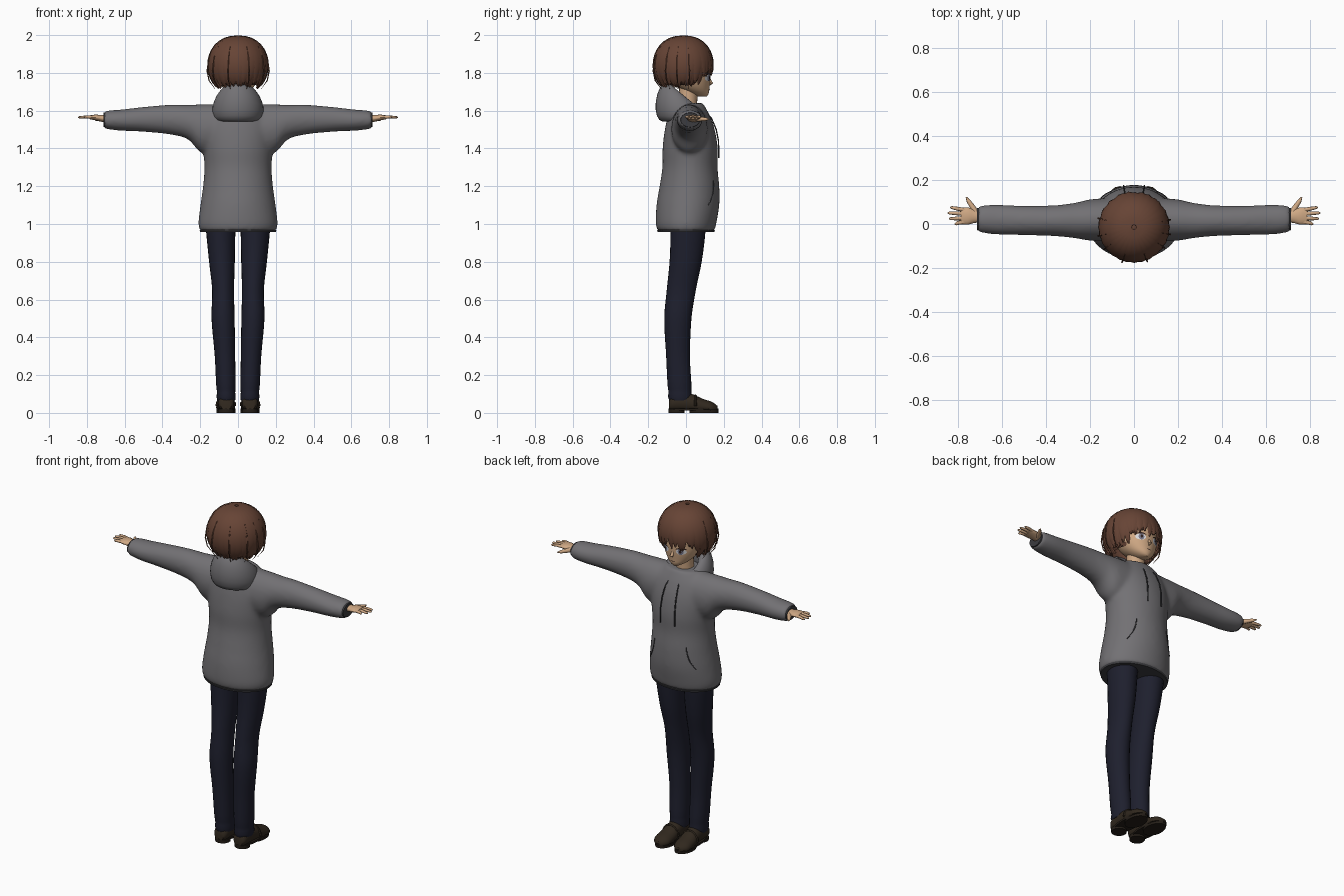
import bpy, bmesh, math, random
from mathutils import Vector

random.seed(4)
if "Cube" in bpy.data.objects:
    bpy.data.objects.remove(bpy.data.objects["Cube"])


def material(name, r, g, b):
    m = bpy.data.materials.new(name)
    m.use_nodes = True
    m.diffuse_color = (r, g, b, 1)
    bsdf = m.node_tree.nodes["Principled BSDF"]
    bsdf.inputs["Base Color"].default_value = (r, g, b, 1)
    bsdf.inputs["Roughness"].default_value = 0.8
    return m


GREY = material("hoodie grey", .17, .165, .175)
DARK = material("seam grey", .045, .045, .05)
NAVY = material("trouser navy", .013, .014, .027)
SHOE = material("shoe brown", .03, .021, .013)
SOLE = material("sole brown", .018, .013, .009)
SKIN = material("skin", .62, .39, .23)
HAIR = material("hair brown", .135, .058, .036)
WHITE = material("eye white", .7, .7, .72)
IRIS = material("iris grey", .2, .2, .27)
LASH = material("lash brown", .03, .015, .012)


def finish(name, bm, mat, mirror=False, angle=50):
    bmesh.ops.recalc_face_normals(bm, faces=bm.faces)
    mesh = bpy.data.meshes.new(name)
    bm.to_mesh(mesh)
    bm.free()
    mesh.materials.append(mat)
    ob = bpy.data.objects.new(name, mesh)
    bpy.context.collection.objects.link(ob)
    bpy.ops.object.select_all(action='DESELECT')
    ob.select_set(True)
    bpy.context.view_layer.objects.active = ob
    bpy.ops.object.shade_smooth_by_angle(angle=math.radians(angle))
    if mirror:
        ob.modifiers.new("mirror", 'MIRROR').use_mirror_merge = False
    return ob


def skin(bm, rings, closed=False):
    """Bridge equal rings of points into a capped (or looped) surface."""
    vs = [[bm.verts.new(p) for p in ring] for ring in rings]
    n = len(vs[0])
    pairs = list(zip(vs, vs[1:])) + ([(vs[-1], vs[0])] if closed else [])
    for a, b in pairs:
        for i in range(n):
            j = (i + 1) % n
            bm.faces.new((a[i], a[j], b[j], b[i]))
    if not closed:
        bm.faces.new(vs[0])
        bm.faces.new(vs[-1])


def sample(rows, t):
    """Smoothly interpolate the rows of a section table at position t."""
    last = len(rows) - 1
    t = min(max(t, rows[0][0]), rows[-1][0])
    i = max(k for k in range(last) if rows[k][0] <= t)
    a, b = rows[i], rows[i + 1]
    p, q = rows[max(i - 1, 0)], rows[min(i + 2, last)]
    h = b[0] - a[0]
    u = (t - a[0]) / h
    out = []
    for k in range(1, len(a)):
        ma = (b[k] - p[k]) / (b[0] - p[0]) * h
        mb = (q[k] - a[k]) / (q[0] - a[0]) * h
        d = b[k] - a[k]
        out.append(a[k] + u * (ma + u * (3 * d - 2 * ma - mb + u * (ma + mb - 2 * d))))
    return out


def loft(bm, rows, axis, n=24, steps=24, flip=1, floor=0):
    """Elliptic sections along an axis; rows are position, centre pair, radius pair."""
    o1, o2 = [k for k in range(3) if k != axis]
    rings = []
    for s in range(steps + 1):
        t = rows[0][0] + (rows[-1][0] - rows[0][0]) * s / steps
        c1, c2, r1, r2 = sample(rows, t)
        ring = []
        for i in range(n):
            a = math.tau * i / n
            v = Vector()
            v[axis], v[o1], v[o2] = t, c1 + r1 * math.cos(a), c2 + r2 * math.sin(a)
            v.x *= flip
            v.z = max(v.z, floor)
            ring.append(v)
        rings.append(ring)
    skin(bm, rings)


def tube(bm, pts, radii, n=8, flat=1):
    """Round tapered tube through points."""
    pts = [Vector(p) for p in pts]
    rings = []
    for i, p in enumerate(pts):
        d = (pts[min(i + 1, len(pts) - 1)] - pts[max(i - 1, 0)]).normalized()
        side = d.cross(Vector((0, 0, 1) if abs(d.z) < .9 else (1, 0, 0))).normalized()
        up = side.cross(d) * flat
        rings.append([p + radii[i] * (side * math.cos(a) + up * math.sin(a))
                      for a in (math.tau * k / n for k in range(n))])
    skin(bm, rings)


def front_y(rows, x, z):
    cx, cy, rx, ry = sample(rows, z)
    return cy + ry * math.sqrt(max(0, 1 - ((x - cx) / rx) ** 2))


# Hoodie: torso and both sleeves fused into one soft surface
torso = [(.965, 0, 0, .203, .152), (1, 0, 0, .21, .16), (1.1, 0, .01, .199, .166),
         (1.2, 0, .018, .185, .158), (1.3, 0, .021, .178, .146), (1.4, 0, .022, .185, .146),
         (1.5, 0, .02, .19, .132), (1.58, 0, .015, .17, .108), (1.64, 0, .01, .11, .08)]
sleeve = [(.08, .02, 1.5, .1, .135), (.2, .018, 1.507, .094, .127), (.26, .016, 1.538, .082, .093),
          (.35, .015, 1.552, .071, .08), (.5, .016, 1.554, .067, .066), (.62, .02, 1.55, .068, .056),
          (.68, .022, 1.551, .064, .051), (.71, .022, 1.551, .058, .045)]
bm = bmesh.new()
loft(bm, torso, 2, 40, 40)
for flip in (1, -1):
    loft(bm, sleeve, 0, 28, 36, flip)
hoodie = finish("hoodie", bm, GREY)
remesh = hoodie.modifiers.new("fuse", 'REMESH')
remesh.mode, remesh.voxel_size, remesh.use_smooth_shade = 'VOXEL', .011, True
soft = hoodie.modifiers.new("soften", 'SMOOTH')
soft.factor, soft.iterations = .5, 8

# Hem band and sleeve cuff openings
bm = bmesh.new()
loft(bm, [(.957, 0, 0, .2, .15), (.968, 0, 0, .203, .153)], 2, 40, 1)
finish("hem_edge", bm, DARK)
bm = bmesh.new()
loft(bm, [(.7, .022, 1.551, .052, .04), (.713, .022, 1.551, .05, .038)], 0, 28, 1)
finish("cuff_openings", bm, DARK, True)

# Hood: collar roll, tall and thick at the back, thin and low at the front
bm = bmesh.new()
rings = []
for i in range(40):
    a = math.tau * i / 40
    back = (1 - math.sin(a)) / 2
    thick, tall = .02 + .028 * back, .03 + .075 * back
    mid = Vector((0, -.012, 1.578 + .07 * back))
    ring = []
    for k in range(16):
        b = math.tau * k / 16
        drop = math.sin(b)
        r = .1 + thick * math.cos(b) - .012 * drop
        ring.append(mid + Vector((math.cos(a) * r, math.sin(a) * r, tall * drop)))
    rings.append(ring)
skin(bm, rings, True)
finish("hood", bm, GREY)

# Drawstrings and pocket slits
bm = bmesh.new()
pts = [(.03, .1, 1.6), (.04, .135, 1.56), (.045, .16, 1.5), (.047, .172, 1.44), (.047, .174, 1.35)]
tube(bm, pts, [.0035] * len(pts), 6)
finish("drawstrings", bm, DARK, True)
bm = bmesh.new()
pts = []
for k in range(9):
    u = k / 8
    x, z = .105 + .045 * u * u, 1.23 - .13 * u
    pts.append((x, front_y(torso, x, z) - .001, z))
tube(bm, pts, [.003] * len(pts), 6)
finish("pocket_slits", bm, DARK, True)

# Trousers
leg = [(.065, .062, -.03, .047, .058), (.085, .063, -.032, .051, .064), (.11, .063, -.032, .048, .06),
       (.14, .064, -.034, .051, .063), (.3, .069, -.042, .054, .063), (.5, .079, -.043, .061, .072),
       (.65, .079, -.025, .058, .077), (.8, .085, -.002, .068, .085), (.95, .091, .01, .077, .092),
       (1.05, .091, .01, .085, .095)]
bm = bmesh.new()
loft(bm, leg, 2, 24, 48)
finish("trouser_legs", bm, NAVY, True)

# Shoes
upper = [(-.09, .063, .04, .028, .024), (-.075, .063, .05, .04, .042), (-.02, .063, .055, .044, .05),
         (.03, .063, .05, .046, .05), (.09, .065, .034, .05, .04), (.14, .066, .026, .046, .031),
         (.168, .066, .022, .02, .014)]
bm = bmesh.new()
loft(bm, upper, 1, 24, 24, floor=.018)
finish("shoe_uppers", bm, SHOE, True)
bm = bmesh.new()
for low, high, y, rx, ry in ((.012, .024, .04, .05, .132), (0, .02, -.05, .042, .042), (0, .014, .095, .05, .076)):
    loft(bm, [(low, .064, y, rx, ry), (high, .064, y, rx, ry)], 2, 28, 1)
finish("shoe_soles", bm, SOLE, True, 30)
bm = bmesh.new()
tube(bm, [(.064 + .049 * math.cos(a), .05, .037 + .054 * math.sin(a))
          for a in (math.pi * k / 10 for k in range(11))], [.007] * 11, 6)
finish("shoe_straps", bm, SHOE, True)

# Hands: palm, four fingers, thumb
bm = bmesh.new()
loft(bm, [(.69, .03, 1.556, .024, .02), (.725, .035, 1.56, .03, .017), (.755, .036, 1.564, .039, .015),
          (.785, .036, 1.565, .036, .01)], 0, 16, 10)
for y, end, tip in ((.063, .835, .075), (.046, .846, .05), (.027, .84, .024), (.01, .815, 0)):
    tube(bm, [(.765, y, 1.565), (.8, (y + tip) / 2, 1.567), (end - .006, tip, 1.565), (end, tip, 1.564)],
         [.0095, .009, .0065, .002], 8, .9)
tube(bm, [(.715, .045, 1.556), (.735, .08, 1.556), (.752, .105, 1.555), (.762, .122, 1.555)],
     [.016, .012, .009, .003])
finish("hands", bm, SKIN, True)

# Head, neck and nose
head = [(1.675, 0, .088, .016, .022), (1.69, 0, .07, .046, .05), (1.72, 0, .045, .079, .079),
        (1.76, 0, .028, .102, .101), (1.8, 0, .02, .112, .111), (1.88, 0, .005, .117, .125),
        (1.94, 0, -.005, .09, .095), (1.97, 0, -.01, .03, .03)]
bm = bmesh.new()
loft(bm, head, 2, 32, 32)
loft(bm, [(1.54, 0, .0, .06, .058), (1.62, 0, .008, .05, .05), (1.73, 0, .015, .05, .05)], 2, 20, 6)
tube(bm, [(0, .122, 1.775), (0, .127, 1.758), (0, .135, 1.745), (0, .124, 1.735)], [.004, .008, .009, .003])
finish("head", bm, SKIN)


def patch(name, cx, cz, rx, rz, lift, mat, mirror=True, bend=0):
    """Thin oval laid on the face."""
    bm = bmesh.new()
    rings = []
    for s in (.05, .5, 1):
        ring = []
        for k in range(20):
            a = math.tau * k / 20
            dx = s * math.cos(a)
            x, z = cx + rx * dx, cz + rz * s * math.sin(a) - bend * dx * dx
            ring.append((x, front_y(head, x, z) + lift, z))
        rings.append(ring)
    skin(bm, rings)
    finish(name, bm, mat, mirror)


patch("eye_whites", .05, 1.774, .026, .018, .002, WHITE)
patch("irises", .049, 1.774, .014, .018, .004, IRIS)
patch("pupils", .049, 1.775, .006, .009, .006, LASH)
patch("lashes", .051, 1.795, .029, .004, .005, LASH, bend=.008)
patch("brows", .05, 1.825, .027, .003, .004, HAIR, bend=.006)
patch("mouth", 0, 1.709, .016, .002, .003, LASH, False)

# Hair: under cap, then overlapping tapered locks from the crown
CROWN = Vector((0, -.014, 1.84))
bm = bmesh.new()
bmesh.ops.create_uvsphere(bm, u_segments=32, v_segments=20, radius=.148)
bmesh.ops.translate(bm, verts=bm.verts, vec=CROWN)
open_faces = [f for f in bm.faces if f.calc_center_median().z < 1.73
              or (f.calc_center_median().y > .045 and f.calc_center_median().z < 1.83)]
bmesh.ops.delete(bm, geom=open_faces, context='FACES')
finish("hair_cap", bm, HAIR)


def lock(bm, az, end, width, size, sweep):
    rings = []
    for i in range(13):
        t = i / 12
        phi = .04 + t * (end - .04)
        a = az + sweep * t
        out = Vector((math.cos(a), math.sin(a), 0))
        side = Vector((-out.y, out.x, 0))
        radial = out * math.sin(phi) ** .85 * size + Vector((0, 0, math.cos(phi) * .158))
        w = width * math.sin(math.pi * (.08 + .9 * t ** .9)) ** .7
        rings.append([CROWN + radial * .96 + side * w, CROWN + radial,
                      CROWN + radial * .96 - side * w, CROWN + radial * .92])
    skin(bm, rings)


bm = bmesh.new()
for layer in range(2):
    for i in range(28):
        az = math.tau * (i + layer / 2) / 28
        front = math.sin(az)
        if front > .6:
            end = random.uniform(1.75, 1.98)
        elif front > .3:
            end = random.uniform(2.2, 2.45)
        else:
            end = random.uniform(2.25, 2.5)
        lock(bm, az, end, .031, .163 - .004 * layer, random.uniform(-.05, .2) * (1 if front > 0 else .3))
finish("hair_locks", bm, HAIR, angle=60)

# Loose strands
bm = bmesh.new()
for az in (-2.9, -2.5, -1.9, -1.2, -.6, -.2, .2, 2.9):
    o = Vector((math.cos(az), math.sin(az), 0))
    pts = [CROWN + o * r + Vector((0, 0, z)) for r, z in
           ((.13, .1), (.158, .04), (.168, -.03), (.158, -.08), (.125, -.125))]
    tube(bm, pts, [.002, .004, .004, .003, .001], 5)
finish("loose_strands", bm, HAIR)
